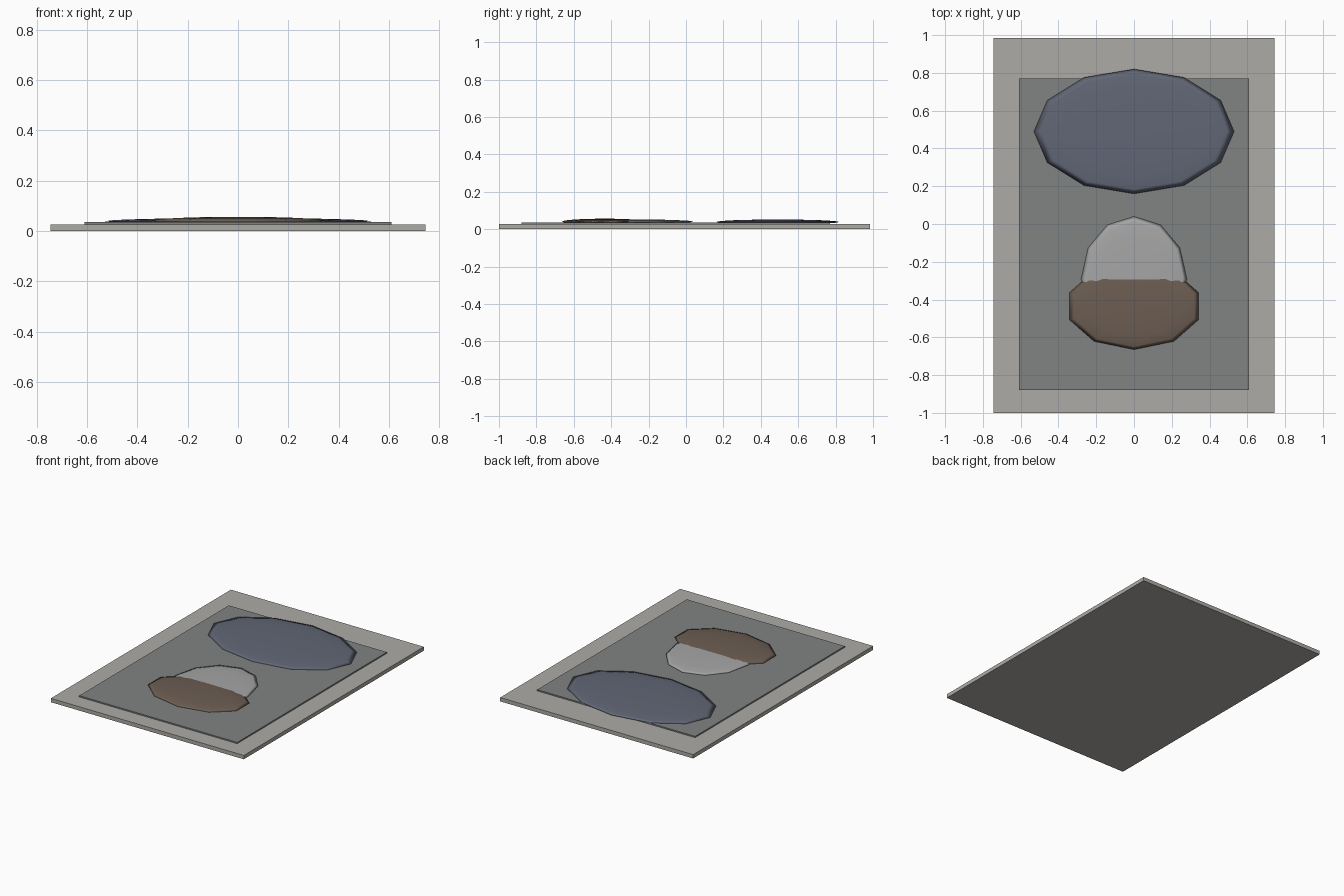
import bpy

if "Cube" in bpy.data.objects:
    bpy.data.objects.remove(bpy.data.objects["Cube"])


def colour(obj, rgb):
    mat = bpy.data.materials.new(obj.name + "_colour")
    mat.diffuse_color = (*rgb, 1.0)
    mat.use_nodes = True
    mat.node_tree.nodes["Principled BSDF"].inputs["Base Color"].default_value = mat.diffuse_color
    obj.data.materials.append(mat)


def slab(name, x, y, z, rgb):
    # box from min/max pairs
    bpy.ops.mesh.primitive_cube_add(
        size=1, location=(sum(x) / 2, sum(y) / 2, sum(z) / 2))
    obj = bpy.context.object
    obj.name = name
    obj.scale = (x[1] - x[0], y[1] - y[0], z[1] - z[0])
    bpy.ops.object.transform_apply(location=False, rotation=False, scale=True)
    colour(obj, rgb)


def flat_dome(name, sides, centre, radii, rgb):
    # low-poly sphere squashed into a shallow smooth cushion
    bpy.ops.mesh.primitive_uv_sphere_add(
        segments=sides, ring_count=8, radius=1, location=centre)
    obj = bpy.context.object
    obj.name = name
    obj.scale = radii
    bpy.ops.object.transform_apply(location=False, rotation=False, scale=True)
    bpy.ops.object.shade_smooth()
    colour(obj, rgb)


# backing board and raised panel
slab("base_board", (-0.745, 0.745), (-1.0, 0.985), (0, 0.027), (0.42, 0.41, 0.38))
slab("inner_panel", (-0.61, 0.61), (-0.88, 0.77), (0.02, 0.036), (0.22, 0.23, 0.23))

# upper oval
flat_dome("upper_oval", 12, (0, 0.49, 0.039), (0.53, 0.33, 0.013), (0.12, 0.135, 0.18))

# lower emblem: pale rounded half tucked under the wider brown half
flat_dome("pale_half", 12, (0, -0.29, 0.0405), (0.28, 0.33, 0.0125), (0.38, 0.38, 0.38))
flat_dome("brown_half", 10, (0, -0.435, 0.0405), (0.36, 0.23, 0.0163), (0.15, 0.11, 0.085))
